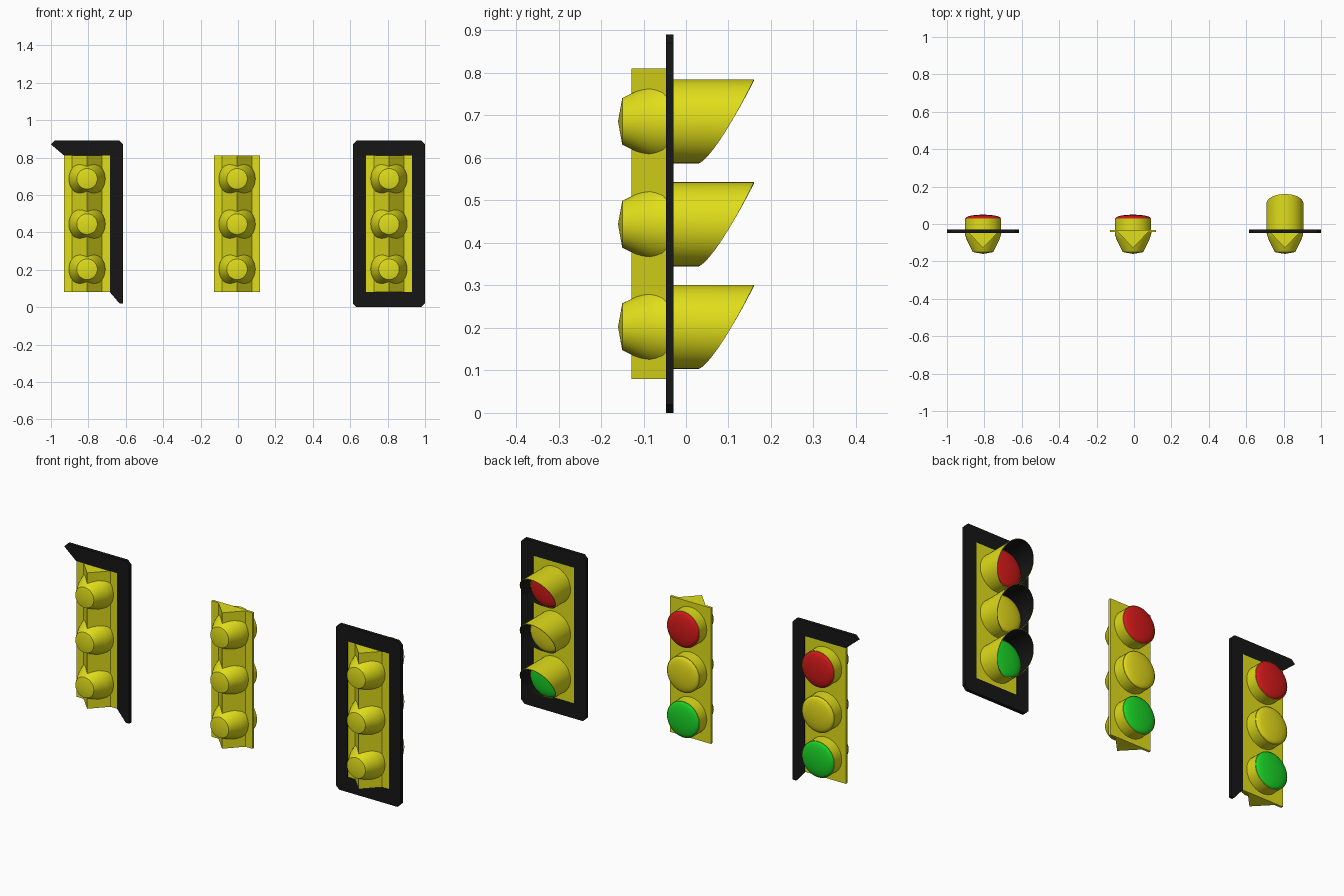
import bpy, bmesh, math

if "Cube" in bpy.data.objects:
    bpy.data.objects.remove(bpy.data.objects["Cube"])

def mat(name, c):
    m = bpy.data.materials.new(name)
    m.diffuse_color = (*c, 1)
    m.use_nodes = True
    m.node_tree.nodes["Principled BSDF"].inputs["Base Color"].default_value = m.diffuse_color
    return m

YELLOW = mat("yellow_paint", (0.75, 0.73, 0.01))
BLACK = mat("black_paint", (0.008, 0.008, 0.008))
RED = mat("red_glass", (0.65, 0.01, 0.01))
AMBER = mat("amber_glass", (0.75, 0.68, 0.01))
GREEN = mat("green_glass", (0.01, 0.65, 0.02))
SEG = 40
LAMPS = [(0.2025, GREEN, "green"), (0.444, AMBER, "amber"), (0.686, RED, "red")]

def finish(name, bm, mats, loc, smooth=False):
    bmesh.ops.recalc_face_normals(bm, faces=bm.faces)
    me = bpy.data.meshes.new(name)
    bm.to_mesh(me)
    bm.free()
    for m in mats:
        me.materials.append(m)
    ob = bpy.data.objects.new(name, me)
    ob.location = loc
    bpy.context.collection.objects.link(ob)
    if smooth:
        bpy.ops.object.select_all(action='DESELECT')
        ob.select_set(True)
        bpy.context.view_layer.objects.active = ob
        bpy.ops.object.shade_smooth_by_angle(angle=math.radians(32))
    return ob

def prism(name, pts, axis, a, b, material, x):
    """Extrude a polygon along y (pts are x,z) or z (pts are x,y)."""
    bm = bmesh.new()
    place = (lambda p, t: (p[0], t, p[1])) if axis == 'y' else (lambda p, t: (p[0], p[1], t))
    f = bm.faces.new([bm.verts.new(place(p, a)) for p in pts])
    r = bmesh.ops.extrude_face_region(bm, geom=[f])
    d = (0, b - a, 0) if axis == 'y' else (0, 0, b - a)
    bmesh.ops.translate(bm, vec=d, verts=[v for v in r["geom"] if isinstance(v, bmesh.types.BMVert)])
    return finish(name, bm, [material], (x, 0, 0))

def lathe(name, profile, material, x, z):
    """Spin (radius, y) points around the y axis."""
    bm = bmesh.new()
    vs = [bm.verts.new((r, y, 0)) for r, y in profile]
    es = [bm.edges.new(p) for p in zip(vs, vs[1:])]
    bmesh.ops.spin(bm, geom=vs + es, cent=(0, 0, 0), axis=(0, 1, 0),
                   angle=math.tau, steps=SEG, use_duplicate=False)
    bmesh.ops.remove_doubles(bm, verts=bm.verts, dist=1e-5)
    return finish(name, bm, [material], (x, 0, z), True)

def visor(name, x, z):
    """Tube with a slanted mouth: yellow outside, black inside."""
    bm = bmesh.new()
    rings = []
    for i in range(SEG):
        a = math.tau * i / SEG
        t = (1 + math.cos(a)) / 2
        end = 0.03 + 0.13 * t ** 0.75
        rings.append([bm.verts.new((r * math.sin(a), y, r * math.cos(a)))
                      for r, y in ((0.099, -0.032), (0.099, end), (0.096, end), (0.096, -0.032))])
    for i in range(SEG):
        p, q = rings[i], rings[(i + 1) % SEG]
        for k in range(4):
            f = bm.faces.new((p[k], p[(k + 1) % 4], q[(k + 1) % 4], q[k]))
            f.material_index = 1 if k == 2 else 0
    return finish(name, bm, [YELLOW, BLACK], (x, 0, z), True)

def signal(tag, x):
    # mounting plate and ridged rear housing
    prism(tag + "_plate", [(-.122, .08), (.122, .08), (.122, .81), (-.122, .81)], 'y', -.044, -.031, YELLOW, x)
    prism(tag + "_housing", [(-.084, -.04), (0, -.128), (.084, -.04)], 'z', .08, .81, YELLOW, x)
    for z, glass, colour in LAMPS:
        # tapered lamp back
        lathe(f"{tag}_{colour}_lamp_back",
              [(.098, -.04), (.097, -.055), (.087, -.085), (.055, -.15), (0, -.16)], YELLOW, x, z)
        # lens ring and domed lens
        lathe(f"{tag}_{colour}_lens_ring",
              [(.097, -.032), (.097, .03), (.093, .03), (.093, -.032)], YELLOW, x, z)
        dome = [(.0945 * math.sin(k * math.pi / 12), .03 + .02 * math.cos(k * math.pi / 12))
                for k in range(6, -1, -1)]
        dome[-1] = (0, .05)
        lathe(f"{tag}_{colour}_lens", dome, glass, x, z)

# three signals side by side
signal("left", -0.807)
signal("middle", -0.005)
signal("right", 0.807)

# visors on the right signal
for z, _, colour in LAMPS:
    visor(f"{colour}_visor", 0.807, z)

# full backboard on the right signal, made of mitred bars
W, H, IW, B, T, C = .193, .89, .122, .08, .81, .02
top = [(-IW, T), (-W, H - C), (-W + C, H), (W - C, H), (W, H - C), (IW, T)]
side = [(IW, T), (W, H - C), (W, C), (W - C, C), (IW, B)]
bottom = [(-IW, B), (-W + C, C), (-W, C), (-W + C, 0), (W - C, 0), (W, C), (W - C, C), (IW, B)]
mirror = [(-a, b) for a, b in side]
for name, pts in (("top", top), ("right", side), ("bottom", bottom), ("left", mirror)):
    prism("right_backboard_" + name, pts, 'y', -.047, -.029, BLACK, 0.807)

# partial backboard on the left signal
prism("left_backboard_top", top, 'y', -.047, -.029, BLACK, -0.807)
prism("left_backboard_side", side, 'y', -.047, -.029, BLACK, -0.807)
